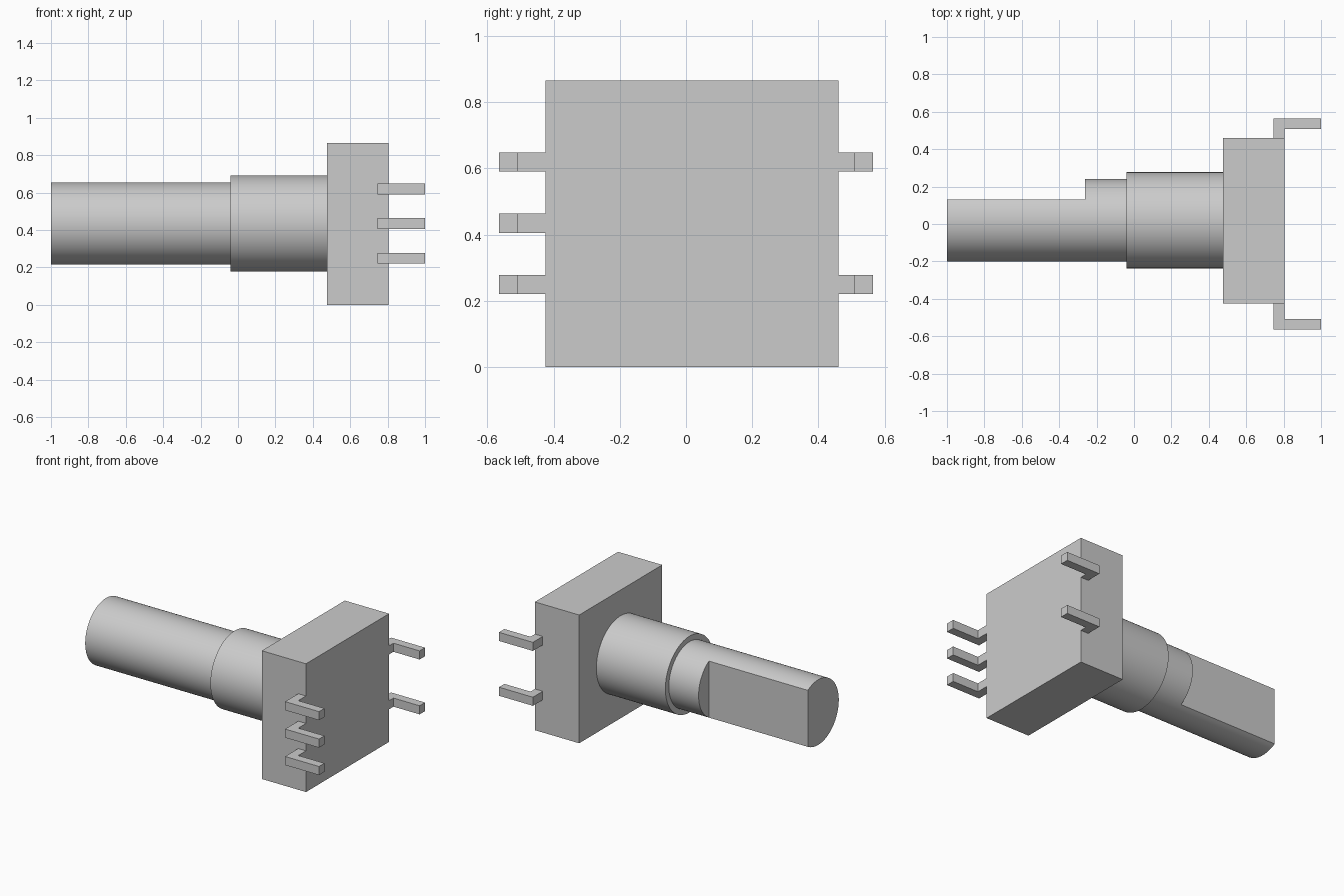
import bpy
import bmesh
import math

AXIS_Y, AXIS_Z = 0.02, 0.435      # centre line of the shaft
BODY_X = (0.475, 0.805)
BODY_Y = (-0.425, 0.46)
PIN_HEIGHTS = (0.249, 0.434, 0.619)
PIN = 0.058                       # pin thickness
PIN_REACH = 0.565                 # outermost y of the pins

cube = bpy.data.objects.get("Cube")
if cube:
    bpy.data.objects.remove(cube, do_unlink=True)

grey = bpy.data.materials.new("plain grey")
grey.use_nodes = True
colour = (0.6, 0.6, 0.6, 1)
grey.diffuse_color = colour
grey.node_tree.nodes["Principled BSDF"].inputs["Base Color"].default_value = colour


def prism(name, outline, z0, z1):
    """Extrude an xy outline from z0 to z1."""
    bm = bmesh.new()
    face = bm.faces.new([bm.verts.new((x, y, z0)) for x, y in outline])
    extruded = bmesh.ops.extrude_face_region(bm, geom=[face])["geom"]
    top = [v for v in extruded if isinstance(v, bmesh.types.BMVert)]
    bmesh.ops.translate(bm, vec=(0, 0, z1 - z0), verts=top)
    bmesh.ops.recalc_face_normals(bm, faces=bm.faces)
    mesh = bpy.data.meshes.new(name)
    bm.to_mesh(mesh)
    bm.free()
    mesh.materials.append(grey)
    obj = bpy.data.objects.new(name, mesh)
    bpy.context.collection.objects.link(obj)
    return obj


def box(name, xs, ys, zs):
    (x0, x1), (y0, y1) = xs, ys
    return prism(name, [(x0, y0), (x1, y0), (x1, y1), (x0, y1)], *zs)


def rod(name, radius, x0, x1):
    """Round bar lying along x on the shaft axis."""
    bpy.ops.mesh.primitive_cylinder_add(
        vertices=96, radius=radius, depth=x1 - x0,
        location=((x0 + x1) / 2, AXIS_Y, AXIS_Z), rotation=(0, math.pi / 2, 0))
    obj = bpy.context.object
    obj.name = name
    obj.data.materials.append(grey)
    return obj


def smooth(obj):
    bpy.ops.object.select_all(action="DESELECT")
    obj.select_set(True)
    bpy.context.view_layer.objects.active = obj
    bpy.ops.object.shade_smooth_by_angle(angle=math.radians(30))


# Housing
box("housing", BODY_X, BODY_Y, (0, 0.865))

# Threaded-collar sleeve
smooth(rod("bushing", 0.257, -0.04, BODY_X[0]))

# Shaft with a flat milled on its back side
shaft = rod("shaft", 0.22, -1, -0.04)
cutter = box("flat_cutter", (-1.2, -0.262), (0.13, 0.5), (0, 0.9))
cutter.hide_render = True
cut = shaft.modifiers.new("flat", "BOOLEAN")
cut.operation = "DIFFERENCE"
cut.solver = "EXACT"
cut.object = cutter
bpy.context.view_layer.objects.active = shaft
bpy.ops.object.modifier_apply(modifier=cut.name)
bpy.data.objects.remove(cutter, do_unlink=True)
smooth(shaft)

# Bent pins: three at the front, two at the back
for side, sign, wall, heights in (("front", -1, BODY_Y[0], PIN_HEIGHTS),
                                  ("back", 1, BODY_Y[1], PIN_HEIGHTS[::2])):
    outer = sign * PIN_REACH
    inner = sign * (PIN_REACH - PIN)
    bend = BODY_X[1]
    start = bend - PIN
    elbow = [(start, wall), (start, outer), (1, outer),
             (1, inner), (bend, inner), (bend, wall)]
    for i, z in enumerate(heights, 1):
        prism(f"{side}_pin_{i}", elbow, z - PIN / 2, z + PIN / 2)
